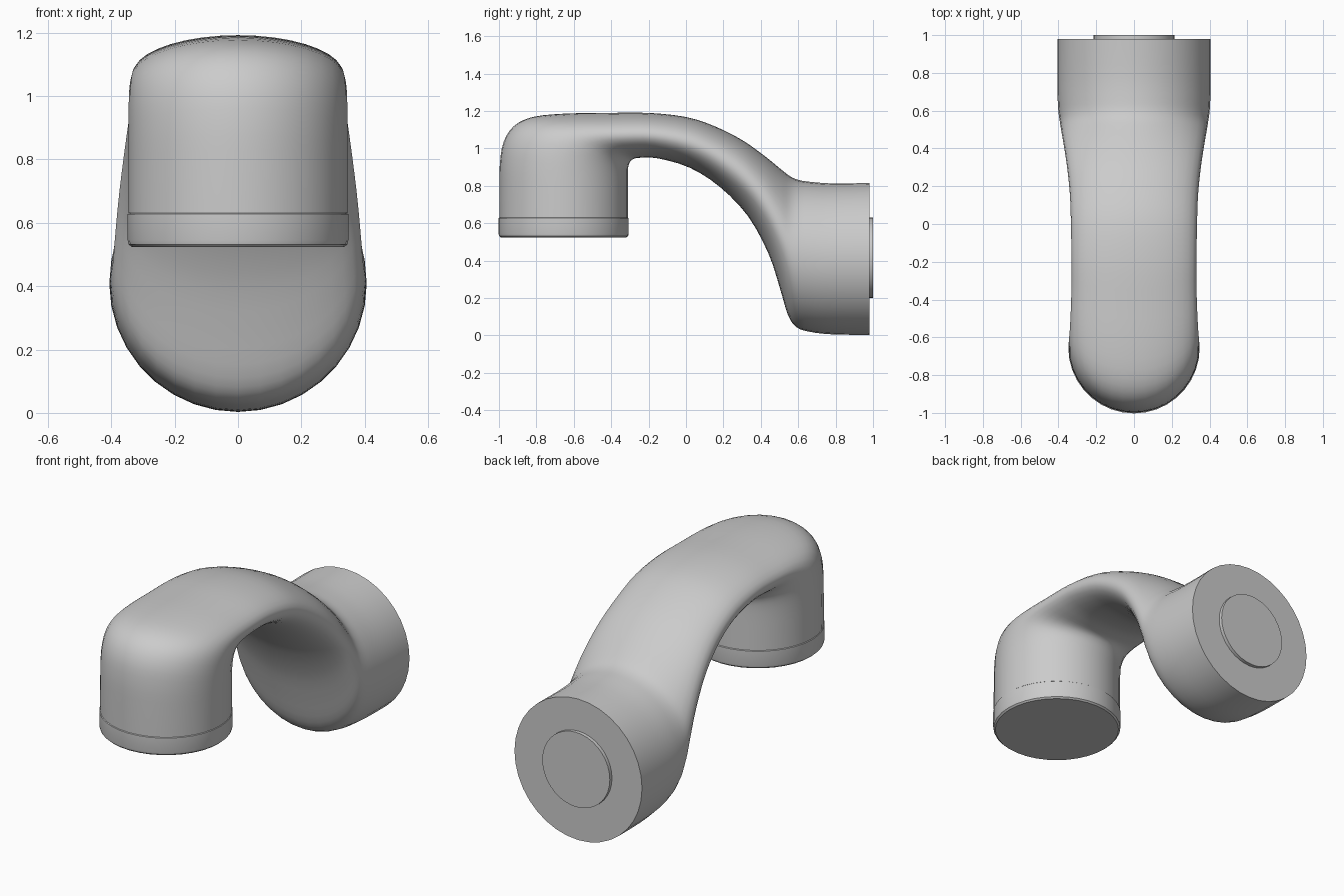
import bpy, bmesh, math
from mathutils import Vector

if "Cube" in bpy.data.objects:
    bpy.data.objects.remove(bpy.data.objects["Cube"])

SIDES = 36


def finish(name, bm, angle=35):
    bmesh.ops.recalc_face_normals(bm, faces=bm.faces)
    mesh = bpy.data.meshes.new(name)
    bm.to_mesh(mesh)
    bm.free()
    ob = bpy.data.objects.new(name, mesh)
    bpy.context.collection.objects.link(ob)
    bpy.ops.object.select_all(action='DESELECT')
    ob.select_set(True)
    bpy.context.view_layer.objects.active = ob
    bpy.ops.object.shade_smooth_by_angle(angle=math.radians(angle))
    return ob


def loft(name, rings):
    bm = bmesh.new()
    loops = [[bm.verts.new(p) for p in ring] for ring in rings]
    for a, b in zip(loops, loops[1:]):
        for i in range(SIDES):
            j = (i + 1) % SIDES
            bm.faces.new((a[i], a[j], b[j], b[i]))
    bm.faces.new(loops[0])
    bm.faces.new(loops[-1])
    return finish(name, bm)


def section(s):
    # elliptical section spanning an upper and a lower point of the side profile
    ty, tz, by, bz, w = s
    top, bot = Vector((0, ty, tz)), Vector((0, by, bz))
    mid, half = (top + bot) / 2, (top - bot) / 2
    return [mid + half * math.cos(t) + Vector((w * math.sin(t), 0, 0))
            for t in (2 * math.pi * i / SIDES for i in range(SIDES))]


def smooth_path(pts, steps=3):
    # Catmull-Rom interpolation of the section parameters
    out = []
    for i in range(len(pts) - 1):
        p = [pts[max(0, min(len(pts) - 1, i + k))] for k in (-1, 0, 1, 2)]
        for s in range(steps):
            t = s / steps
            out.append([0.5 * (2 * b + (c - a) * t + (2 * a - 5 * b + 4 * c - d) * t * t
                               + (3 * b - a - 3 * c + d) * t ** 3) for a, b, c, d in zip(*p)])
    return out + [pts[-1]]


# Curved body: upper y, z / lower y, z / half width
body = [
    (0.98, 0.815, 0.98, 0.003, 0.406),
    (0.78, 0.813, 0.78, 0.006, 0.406),
    (0.66, 0.822, 0.66, 0.020, 0.404),
    (0.60, 0.832, 0.59, 0.045, 0.400),
    (0.555, 0.852, 0.545, 0.110, 0.394),
    (0.50, 0.895, 0.50, 0.260, 0.386),
    (0.42, 0.960, 0.44, 0.440, 0.374),
    (0.30, 1.045, 0.33, 0.640, 0.356),
    (0.15, 1.120, 0.18, 0.795, 0.340),
    (0.00, 1.168, 0.02, 0.897, 0.334),
    (-0.20, 1.190, -0.15, 0.947, 0.331),
    (-0.42, 1.190, -0.25, 0.950, 0.331),
    (-0.65, 1.186, -0.285, 0.942, 0.335),
    (-0.82, 1.168, -0.302, 0.922, 0.340),
    (-0.92, 1.120, -0.310, 0.895, 0.344),
    (-0.975, 1.035, -0.311, 0.860, 0.345),
    (-0.995, 0.920, -0.311, 0.810, 0.345),
    (-0.998, 0.780, -0.311, 0.740, 0.345),
    (-0.998, 0.630, -0.311, 0.630, 0.345),
]
loft("curved_body", [section(s) for s in smooth_path(body)])


def turned(name, profile, centre, axis):
    # stack of circles (radius, position) along z or y
    rings = []
    for r, h in profile:
        ring = []
        for i in range(SIDES):
            c, s = r * math.cos(2 * math.pi * i / SIDES), r * math.sin(2 * math.pi * i / SIDES)
            ring.append((c, centre + s, h) if axis == 'Z' else (c, h, centre + s))
        rings.append(ring)
    return loft(name, rings)


# Collar ring under the head
turned("head_collar", [(0.338, 0.634), (0.348, 0.627), (0.348, 0.545),
                       (0.345, 0.532), (0.336, 0.524)], -0.6545, 'Z')
# Small disc on the back face
turned("back_disc", [(0.215, 0.97), (0.215, 1.0)], 0.416, 'Y')
